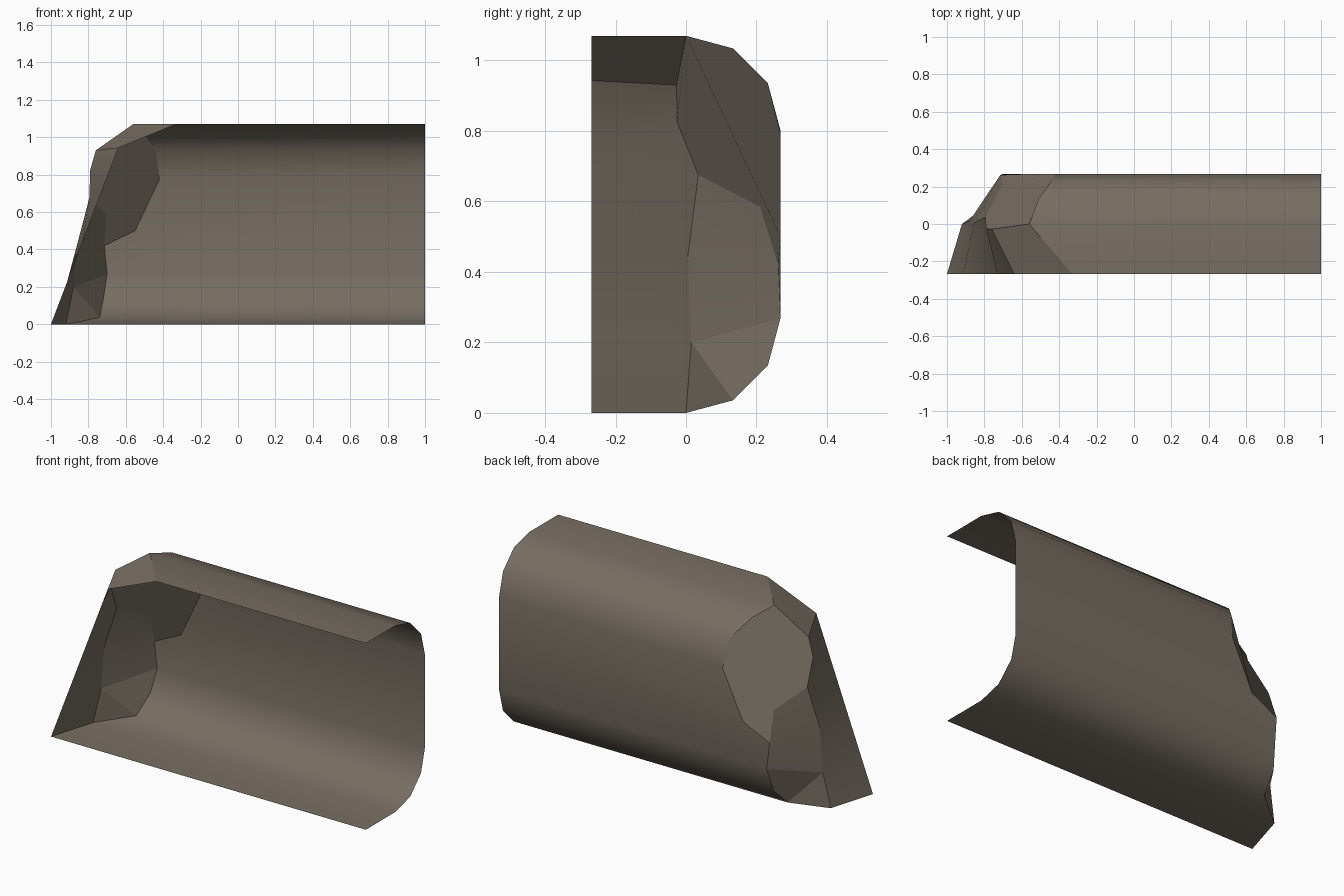
import bpy, bmesh, math
from mathutils import Vector

if "Cube" in bpy.data.objects:
    bpy.data.objects.remove(bpy.data.objects["Cube"])

mat = bpy.data.materials.new("weathered brown grey")
mat.diffuse_color = (0.185, 0.155, 0.122, 1)
mat.use_nodes = True
mat.node_tree.nodes["Principled BSDF"].inputs["Base Color"].default_value = mat.diffuse_color

R, H, F = 0.268, 1.07, -0.268   # corner radius, height, open front plane


def build(name, faces, away, angle):
    """Thin sheet from polygons, normals pointing away from a point."""
    bm = bmesh.new()
    for f in faces:
        bm.faces.new([bm.verts.new(p) for p in f])
    bmesh.ops.remove_doubles(bm, verts=bm.verts, dist=0.0005)
    bm.normal_update()
    for f in bm.faces:
        if f.normal.dot(f.calc_center_median() - Vector(away)) < 0:
            f.normal_flip()
    me = bpy.data.meshes.new(name)
    bm.to_mesh(me)
    bm.free()
    me.materials.append(mat)
    ob = bpy.data.objects.new(name, me)
    bpy.context.collection.objects.link(ob)
    bpy.ops.object.select_all(action='DESELECT')
    ob.select_set(True)
    bpy.context.view_layer.objects.active = ob
    bpy.ops.object.shade_smooth_by_angle(angle=math.radians(angle))
    return ob


# Shell profile: flat floor, rounded corner, back wall, mirrored above
lower = [(F, 0)] + [(R * math.sin(math.radians(a)), R * (1 - math.cos(math.radians(a))))
                    for a in (0, 30, 60, 90)]
profile = lower + [(y, H - z) for y, z in reversed(lower)]

# Broken left end of the shell, one x per profile point
end_x = [-1, -0.92, -0.74, -0.72, -0.70, -0.42, -0.44, -0.51, -0.56, -0.33]
left = [(x, y, z) for x, (y, z) in zip(end_x, profile)]
left[5] = (-0.42, R, 0.775)
right = [(1, y, z) for y, z in profile]
notch = [(-0.715, R - 0.006, 0.42), (-0.55, R, 0.50)]   # bite in the back wall

strips = []
for i in range(9):
    extra = notch if i == 4 else []
    strips.append([right[i], left[i]] + extra + [left[i + 1], right[i + 1]])
build("hollow_shell", strips, (0.2, -0.1, H / 2), 35)

# Ridge running up the end cap
ridge = [left[1], (-0.88, 0.015, 0.20), (-0.855, 0.005, 0.445), (-0.795, 0.035, 0.675),
         (-0.79, -0.025, 0.825), (-0.76, -0.027, 0.93), left[8]]
# Straight front edge of the cap, then the chamfer up to the roof
top = Vector((-0.64, F, 0.943))
edge = [Vector(left[0]).lerp(top, t) for t in (0, 0.24, 0.47, 0.75, 0.88, 1)] + [Vector(left[9])]
panel = [[edge[i], edge[i + 1], ridge[i + 1], ridge[i]] for i in range(6)]
build("end_panel", panel, (0.2, -0.1, H / 2), 30)

# Chipped facets between the ridge and the shell
pit = (-0.705, 0.21, 0.585)
facets = [
    [ridge[0], ridge[1], left[2]],
    [ridge[1], left[4], left[3], left[2]],
    [ridge[1], ridge[2], notch[0], left[4]],
    [ridge[2], ridge[3], pit, notch[0]],
    [ridge[3], ridge[4], ridge[5], ridge[6], left[7], left[6], left[5], notch[1], notch[0], pit],
]
build("chipped_end", facets, (0.2, -0.1, H / 2), 10)
